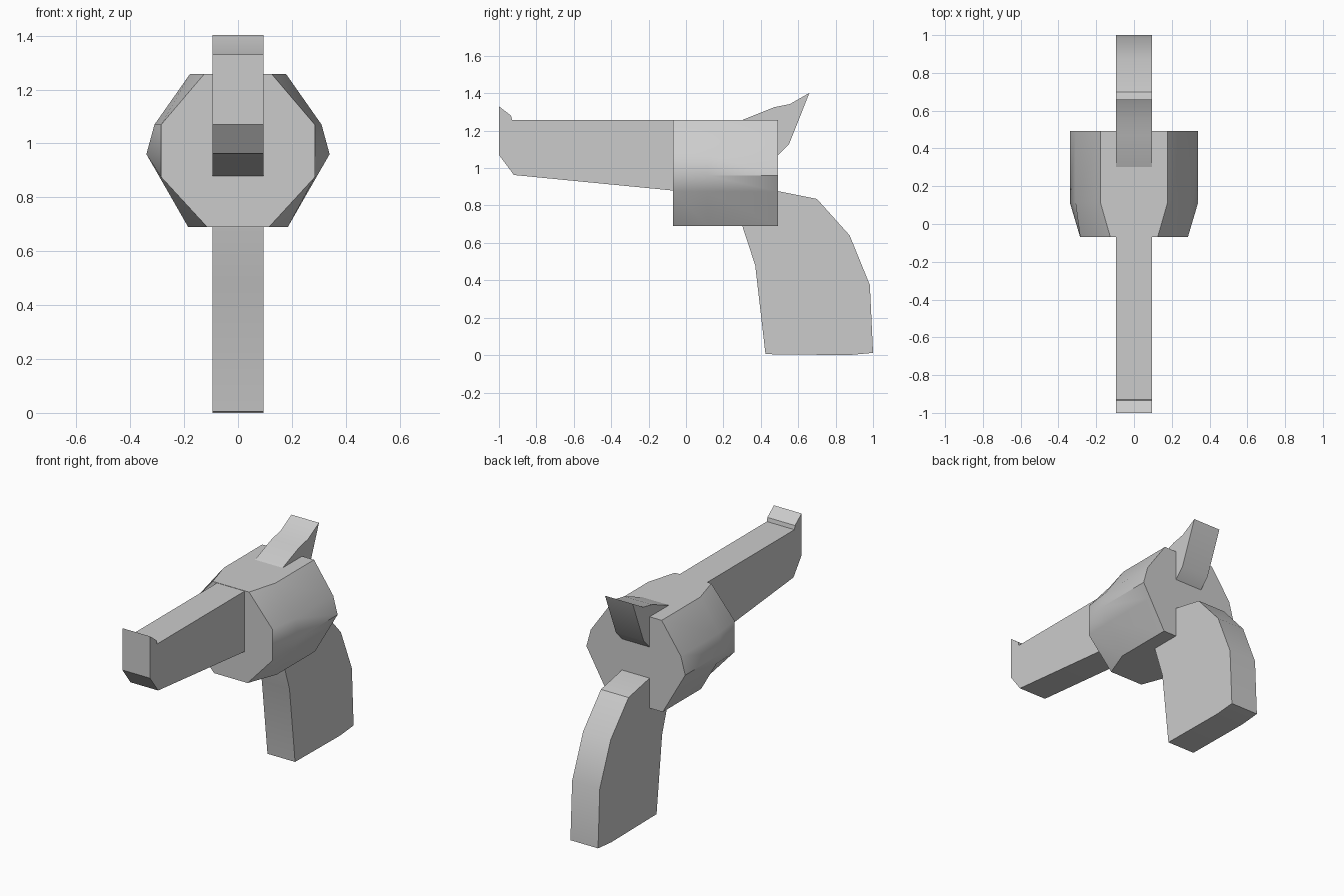
import bpy, bmesh, math

if "Cube" in bpy.data.objects:
    bpy.data.objects.remove(bpy.data.objects["Cube"])

HALF = 0.095  # half thickness of the flat parts


def loft(name, rings):
    """Skin a series of matching closed rings and cap both ends."""
    bm = bmesh.new()
    loops = [[bm.verts.new(p) for p in ring] for ring in rings]
    n = len(loops[0])
    for a, b in zip(loops, loops[1:]):
        for i in range(n):
            j = (i + 1) % n
            bm.faces.new((a[i], a[j], b[j], b[i]))
    bm.faces.new(loops[0])
    bm.faces.new(loops[-1])
    bmesh.ops.recalc_face_normals(bm, faces=bm.faces)
    mesh = bpy.data.meshes.new(name)
    bm.to_mesh(mesh)
    bm.free()
    mesh.shade_smooth()
    mesh.set_sharp_from_angle(angle=math.radians(32))
    obj = bpy.data.objects.new(name, mesh)
    bpy.context.collection.objects.link(obj)
    return obj


def slab(name, profile):
    """Extrude a side (y, z) profile across the thickness."""
    return loft(name, [[(x, y, z) for y, z in profile] for x in (-HALF, HALF)])


def section(y, half):
    """Mirror half a cross-section (x, z) into a full ring at y."""
    return [(x, y, z) for x, z in half] + [(-x, y, z) for x, z in reversed(half)]


# Barrel with raised front sight
slab("barrel", [(-0.06, 1.256), (-0.93, 1.256), (-0.935, 1.28), (-1.0, 1.33),
                (-1.0, 1.07), (-0.92, 0.963), (-0.07, 0.88), (-0.06, 0.88)])

# Faceted drum, tapered towards the front
wide = [(0.178, 1.258), (0.31, 1.07), (0.34, 0.96), (0.291, 0.875), (0.185, 0.69)]
narrow = [(0.125, 1.258), (0.285, 1.07), (0.285, 0.96), (0.285, 0.875), (0.115, 0.69)]
loft("drum", [section(-0.07, narrow), section(0.115, wide), section(0.493, wide)])

# Curved grip, its top corner set into the drum
slab("grip", [(0.303, 0.695), (0.303, 0.685), (0.37, 0.48), (0.425, 0.005),
              (0.87, 0.0), (1.0, 0.012), (0.983, 0.375), (0.875, 0.64),
              (0.70, 0.835), (0.49, 0.877), (0.48, 0.877), (0.48, 0.695)])

# Hammer, its root set into the drum
slab("hammer", [(0.303, 1.25), (0.303, 1.258), (0.47, 1.325), (0.555, 1.342),
                (0.66, 1.402), (0.552, 1.13), (0.493, 1.07), (0.48, 1.07),
                (0.48, 1.25)])
